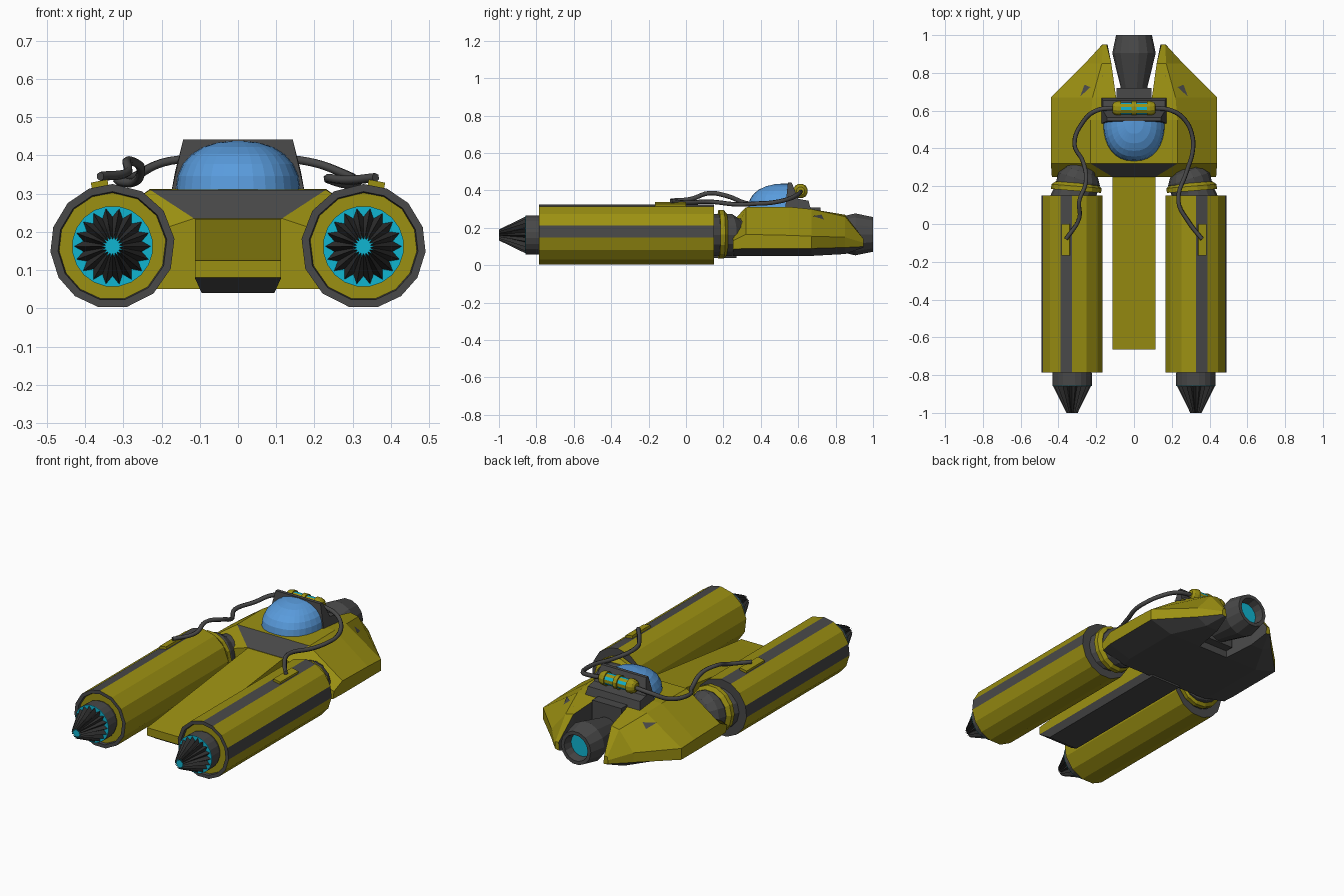
import bpy, bmesh, math
from mathutils import Vector

if "Cube" in bpy.data.objects:
    bpy.data.objects.remove(bpy.data.objects["Cube"])

COL = {'yellow': (.33, .28, .006, 1), 'dark': (.065, .065, .065, 1), 'black': (.03, .03, .03, 1),
       'cyan': (.005, .46, .64, 1), 'blue': (.1, .33, .72, 1)}
NAMES = list(COL)
MATS = []
for n in NAMES:
    m = bpy.data.materials.new(n)
    m.diffuse_color = COL[n]
    m.use_nodes = True
    m.node_tree.nodes["Principled BSDF"].inputs["Base Color"].default_value = m.diffuse_color
    MATS.append(m)


def finish(name, bm, loc=(0, 0, 0), rot=(0, 0, 0)):
    bmesh.ops.recalc_face_normals(bm, faces=bm.faces[:])
    me = bpy.data.meshes.new(name)
    bm.to_mesh(me)
    bm.free()
    for m in MATS:
        me.materials.append(m)
    ob = bpy.data.objects.new(name, me)
    ob.location, ob.rotation_euler = loc, rot
    bpy.context.collection.objects.link(ob)
    return ob


def loft(name, rings, color, caps=('dark', 'dark'), **kw):
    """Skin closed rings of points; color(band, segment) names the material."""
    bm = bmesh.new()
    vs = [[bm.verts.new(p) for p in r] for r in rings]
    n = len(rings[0])
    for b in range(len(vs) - 1):
        for i in range(n):
            j = (i + 1) % n
            f = bm.faces.new((vs[b][i], vs[b][j], vs[b + 1][j], vs[b + 1][i]))
            f.material_index = NAMES.index(color(b, i))
    for ring, c in zip((vs[0], vs[-1]), caps):
        if c:
            bm.faces.new(ring).material_index = NAMES.index(c)
    return finish(name, bm, **kw)


def turned(name, prof, angles, color, s=1, **kw):
    """Turn a (y, radius) profile round the local y axis, angles in degrees from the top."""
    rings = [[(s * r * math.sin(math.radians(a)), y, r * math.cos(math.radians(a))) for a in angles]
             for y, r in prof]
    return loft(name, rings, color, **kw)


def bands(*cols):
    return lambda b, i: cols[b]


def ngon(n):
    return [360 / n * (i + .5) for i in range(n)]


def full(half, y):
    """Mirror a half section running from bottom centre to top centre."""
    return [(x, y, z) for x, z in half] + [(-x, y, z) for x, z in half[-2:0:-1]]


def box(name, c, size, col, roty=0):
    bm = bmesh.new()
    bmesh.ops.create_cube(bm, size=1)
    bmesh.ops.scale(bm, vec=size, verts=bm.verts)
    for f in bm.faces:
        f.material_index = NAMES.index(col)
    return finish(name, bm, loc=c, rot=(0, roty, 0))


# Main hull: faceted body with dark belly and dark sloped front panel
hull = [(.25, [(0, .05), (.28, .05), (.43, .085), (.435, .13), (.115, .235), (0, .235)]),
        (.32, [(0, .05), (.3, .05), (.44, .09), (.44, .165), (.23, .31), (0, .31)]),
        (.55, [(0, .05), (.3, .05), (.44, .09), (.44, .16), (.23, .312), (0, .312)]),
        (.67, [(0, .05), (.3, .05), (.44, .09), (.44, .155), (.22, .30), (0, .30)])]
loft('hull', [full(h, y) for y, h in hull],
     lambda b, i: 'dark' if i in (0, 1, 8, 9) or (b == 0 and i in (4, 5)) else 'yellow',
     caps=('yellow', 'dark'))

# Central keel wedge reaching forward between the engines
keel = [(-.665, [(0, .08), (.113, .08), (.113, .081), (.113, .125), (0, .125)]),
        (-.60, [(0, .04), (.095, .04), (.113, .08), (.113, .132), (0, .132)]),
        (.27, [(0, .04), (.095, .04), (.113, .08), (.113, .235), (0, .235)])]
loft('keel', [full(h, y) for y, h in keel],
     lambda b, i: 'dark' if i in (0, 1, 6, 7) else 'yellow', caps=('yellow', 'dark'))

prong = [(.67, [(.095, .05), (.3, .05), (.44, .09), (.44, .155), (.22, .30), (.095, .30)]),
         (.85, [(.12, .06), (.2, .06), (.26, .095), (.26, .15), (.17, .26), (.12, .27)]),
         (.95, [(.14, .095), (.155, .095), (.168, .1), (.168, .12), (.165, .14), (.145, .14)])]
ENGINE_ANGLES = [0, 22, 46, 72, 95, 120, 143, 167, 193, 221, 249, 277, 305, 332]
STAR = [360 / 36 * i for i in range(36)]


def star_cone(name, stations, loc):
    """Ribbed intake cone with alternating ridge and groove radii."""
    rings = [[((ro if i % 2 else ri) * math.sin(math.radians(a)), y,
               (ro if i % 2 else ri) * math.cos(math.radians(a))) for i, a in enumerate(STAR)]
             for y, ro, ri in stations]
    loft(name, rings, lambda b, i: 'black', caps=('cyan', 'black'), loc=loc)


for s, side in ((1, 'right'), (-1, 'left')):
    # Rear prongs and their dark triangular markings
    loft(side + '_rear_prong', [[(s * x, y, z) for x, z in p] for y, p in prong],
         lambda b, i: 'dark' if i in (0, 1, 5) else 'yellow', caps=('dark', 'yellow'))
    bm = bmesh.new()
    tri = [bm.verts.new((s * x, y, z)) for x, y, z in
           ((.285, .675, .263), (.245, .785, .231), (.165, .785, .280))]
    bm.faces.new(tri).material_index = 1
    finish(side + '_prong_marking', bm)

    # Long engine barrel with two dark stripes and a recessed front
    c = (s * .328, 0, .162)
    turned(side + '_engine_barrel',
           [(-.77, .09), (-.77, .14), (-.785, .143), (-.785, .163), (.15, .163), (.15, .12)],
           ENGINE_ANGLES,
           lambda b, i: ('yellow', 'dark', 'dark', 'dark' if i in (0, 3) else 'yellow', 'dark')[b],
           s=s, loc=c)
    # Intake collar, glowing rim and ribbed cone
    turned(side + '_intake_collar', [(-.77, .098), (-.79, .106), (-.855, .106), (-.858, .106), (-.858, .095)],
           ngon(20), bands('dark', 'dark', 'cyan', 'cyan'), caps=('dark', 'cyan'), loc=c)
    star_cone(side + '_intake_cone', [(-1, .03, .018), (-.93, .064, .045), (-.856, .101, .078)], c)

    # Angled joint between engine and hull with a yellow ring
    turned(side + '_engine_joint',
           [(-.08, .12), (-.02, .112), (.05, .115), (.09, .09), (.15, .085)], ngon(14),
           bands('dark', 'dark', 'dark', 'dark'), loc=(s * .305, .19, .162), rot=(0, 0, s * .3))
    turned(side + '_joint_ring', [(-.02, .11), (-.02, .133), (.005, .133), (.022, .112)], ngon(14),
           bands('yellow', 'yellow', 'yellow'), loc=(s * .305, .195, .165), rot=(0, 0, s * .08))

    # Hose socket on the engine top
    box(side + '_hose_socket', (s * .361, -.083, .321), (.044, .165, .024), 'yellow', s * .19)

# Flexible hoses from the cockpit rear to the engines
hoses = {'right_hose': [(.10, .615, .395), (.2, .60, .38), (.27, .55, .355), (.31, .46, .335),
                        (.31, .38, .33), (.28, .28, .325), (.235, .12, .34), (.29, .01, .335),
                        (.36, -.08, .342)],
         'left_hose': [(-.10, .615, .395), (-.2, .60, .38), (-.27, .54, .345), (-.315, .42, .335),
                       (-.27, .33, .33), (-.255, .22, .37), (-.29, .12, .385), (-.29, .03, .355),
                       (-.36, -.08, .345)]}
for name, pts in hoses.items():
    cu = bpy.data.curves.new(name, 'CURVE')
    cu.dimensions = '3D'
    cu.bevel_depth, cu.bevel_resolution, cu.resolution_u = .012, 1, 5
    cu.use_fill_caps = True
    sp = cu.splines.new('BEZIER')
    sp.bezier_points.add(len(pts) - 1)
    for bp, p in zip(sp.bezier_points, pts):
        bp.co = p
        bp.handle_left_type = bp.handle_right_type = 'AUTO'
    cu.materials.append(MATS[1])
    bpy.context.collection.objects.link(bpy.data.objects.new(name, cu))

# Cockpit housing: tapered wedge behind the canopy
prof = [(.53, .30, .175), (.545, .442, .143), (.565, .442, .143), (.60, .355, .165), (.655, .345, .165),
        (.67, .29, .175)]
loft('cockpit_housing', [[(k * w, y, z) for y, z, w in prof] for k in (-1, 1)],
     lambda b, i: 'dark')

# Canopy: front half of a squared-off dome
rings = []
for i in range(7):
    t = math.pi / 2 * i / 6
    r, z = max(math.cos(t), .01) ** .85, math.sin(t) ** .9
    rings.append([(.163 * r * math.copysign(abs(math.cos(a)) ** .85, math.cos(a)),
                   .545 - .212 * r * max(math.sin(a), 0) ** .85, .308 + .13 * z)
                  for a in (math.pi * k / 16 for k in range(17))])
loft('canopy', rings, lambda b, i: 'blue', caps=('blue', 'blue'))

# Horizontal power cell behind the cockpit with glowing windows
R, r = .040, .033
turned('power_cell', [(-.115, .022), (-.105, .034), (-.085, R), (-.07, R), (-.07, r), (-.012, r), (-.012, R),
                      (.012, R), (.012, r), (.07, r), (.07, R), (.085, R), (.105, .034), (.115, .022)],
       ngon(12), lambda b, i: 'cyan' if b in (4, 8) and i % 2 else 'yellow', caps=('yellow', 'yellow'),
       loc=(0, .612, .397), rot=(0, 0, math.pi / 2))

# Rear nozzle with mount and glowing recess
box('nozzle_mount', (0, .69, .2), (.185, .06, .22), 'dark')
turned('nozzle', [(.66, .062), (.70, .065), (.905, .115), (1, .095), (1, .075), (.95, .066), (.95, .06)], ngon(14),
       bands(*['dark'] * 5, 'cyan'), caps=('dark', 'cyan'), loc=(0, 0, .165))
